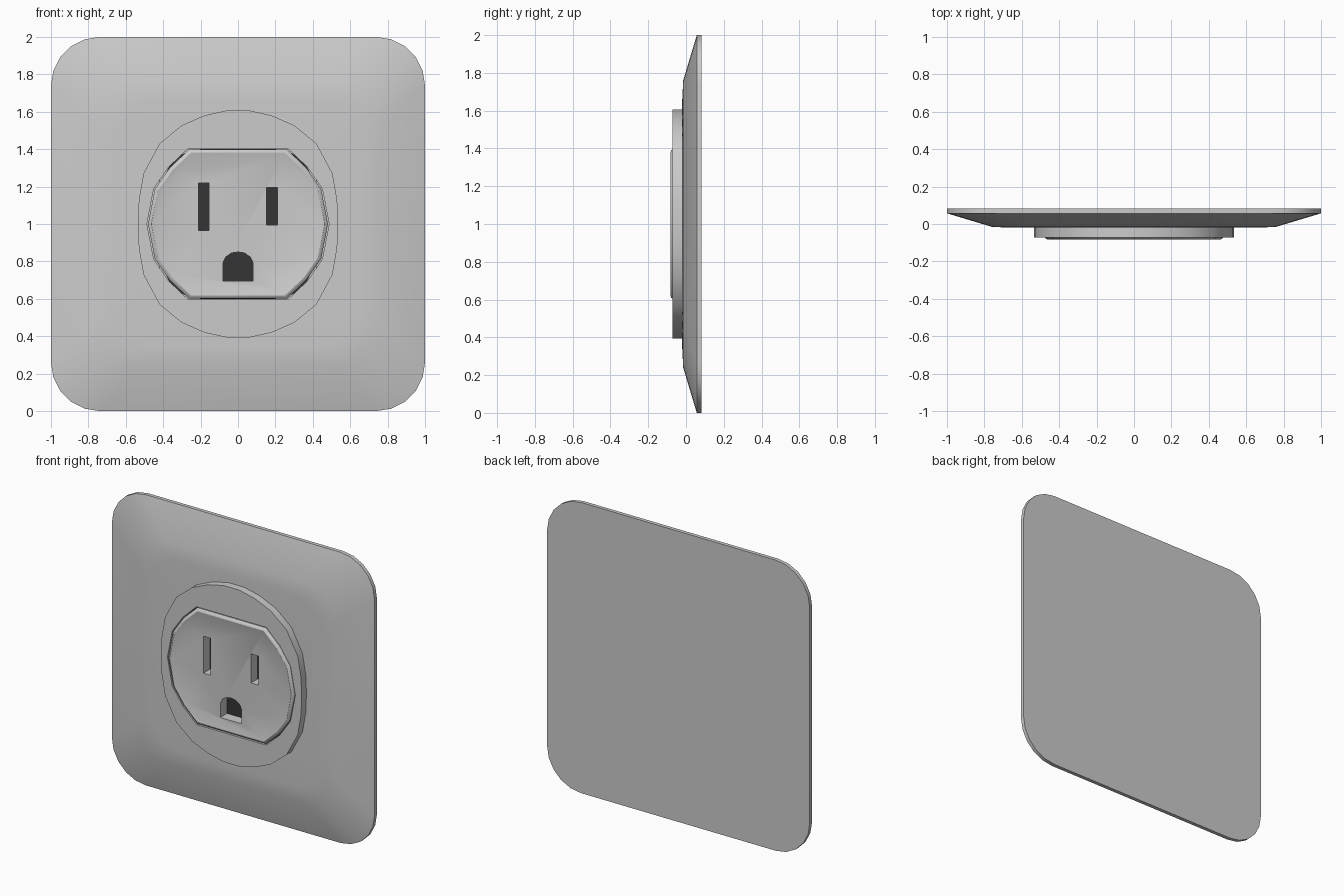
import bpy, bmesh
from math import sin, cos, pi, radians

if "Cube" in bpy.data.objects:
    bpy.data.objects.remove(bpy.data.objects["Cube"])

CZ = 1.0  # height of the plate centre


def loft(name, rings, smooth=False):
    """Skin a list of (outline, y) rings and cap both ends."""
    bm = bmesh.new()
    loops = [[bm.verts.new((x, y, CZ + z)) for x, z in pts] for pts, y in rings]
    n = len(loops[0])
    for a, b in zip(loops, loops[1:]):
        for i in range(n):
            j = (i + 1) % n
            bm.faces.new((a[i], a[j], b[j], b[i]))
    bm.faces.new(loops[0])
    bm.faces.new(loops[-1])
    bmesh.ops.recalc_face_normals(bm, faces=bm.faces)
    me = bpy.data.meshes.new(name)
    bm.to_mesh(me)
    bm.free()
    ob = bpy.data.objects.new(name, me)
    bpy.context.collection.objects.link(ob)
    if smooth:
        shade(ob)
    return ob


def activate(ob):
    bpy.ops.object.select_all(action='DESELECT')
    ob.select_set(True)
    bpy.context.view_layer.objects.active = ob


def shade(ob):
    activate(ob)
    bpy.ops.object.shade_smooth_by_angle(angle=radians(30))


def cut(ob, pts):
    """Cut a hole of the given outline straight through."""
    cutter = loft("cutter", [(pts, -0.2), (pts, 0.2)])
    cutter.hide_render = True
    activate(ob)
    mod = ob.modifiers.new("hole", 'BOOLEAN')
    mod.operation = 'DIFFERENCE'
    mod.solver = 'EXACT'
    mod.object = cutter
    bpy.ops.object.modifier_apply(modifier=mod.name)
    bpy.data.objects.remove(cutter, do_unlink=True)


def rounded_square(h, r, seg=5):
    pts = []
    for k, (sx, sz) in enumerate([(1, 1), (-1, 1), (-1, -1), (1, -1)]):
        for i in range(seg + 1):
            a = (k + i / seg) * pi / 2
            pts.append((sx * (h - r) + r * cos(a), sz * (h - r) + r * sin(a)))
    return pts


def mirror4(quarter):
    """Mirror a quarter outline (from +x towards +z) into a closed loop."""
    half = quarter + [(-x, z) for x, z in reversed(quarter)]
    return half + [(x, -z) for x, z in reversed(half) if z > 1e-6]


def inset(pts, d):
    w, h = max(p[0] for p in pts), max(p[1] for p in pts)
    return [(x * (w - d) / w, z * (h - d) / h) for x, z in pts]


def rect(x0, x1, z0, z1):
    return [(x0, z0), (x1, z0), (x1, z1), (x0, z1)]


# Wall plate, with a hidden recess behind the socket
outer, core = rounded_square(1.0, 0.26), rounded_square(0.42, 0.2)
loft("wall_plate", [(outer, 0.083), (outer, 0.057),
                    (rounded_square(0.76, 0.22), -0.015),
                    (rounded_square(0.66, 0.25), -0.02),
                    (core, -0.02), (core, 0.04)], smooth=True)

# Raised surround with flattened sides
surround = mirror4([(0.535, 0), (0.53, 0.13), (0.505, 0.27), (0.42, 0.43),
                    (0.30, 0.528), (0.18, 0.58), (0.06, 0.607)])
face_line = mirror4([(0.487, 0), (0.45, 0.19), (0.37, 0.305), (0.265, 0.405)])
disc = loft("socket_surround", [(surround, -0.018), (surround, -0.072)])
cut(disc, face_line)
shade(disc)

# Socket face with a thin gap around it and a softened rim
rim = inset(face_line, 0.006)
face = loft("socket_face", [(rim, -0.004), (rim, -0.068),
                            (inset(rim, 0.008), -0.078), (inset(rim, 0.018), -0.082),
                            (inset(rim, 0.028), -0.08), (inset(rim, 0.036), -0.077)])

# Two blade slots and an arched earth hole
cut(face, rect(-0.21, -0.155, -0.035, 0.22))
cut(face, rect(0.153, 0.21, -0.005, 0.195))
cut(face, [(-0.081, -0.305), (0.081, -0.305), (0.081, -0.21), (0.067, -0.178),
           (0.035, -0.155), (0, -0.15), (-0.035, -0.155), (-0.067, -0.178),
           (-0.081, -0.21)])
shade(face)

# Dark floor behind the holes
floor_line = rounded_square(0.4, 0.2)
floor = loft("slot_floor", [(floor_line, -0.003), (floor_line, 0.03)])
dark = bpy.data.materials.new("dark")
dark.diffuse_color = (0.035, 0.035, 0.035, 1)
dark.use_nodes = True
dark.node_tree.nodes["Principled BSDF"].inputs["Base Color"].default_value = dark.diffuse_color
floor.data.materials.append(dark)
